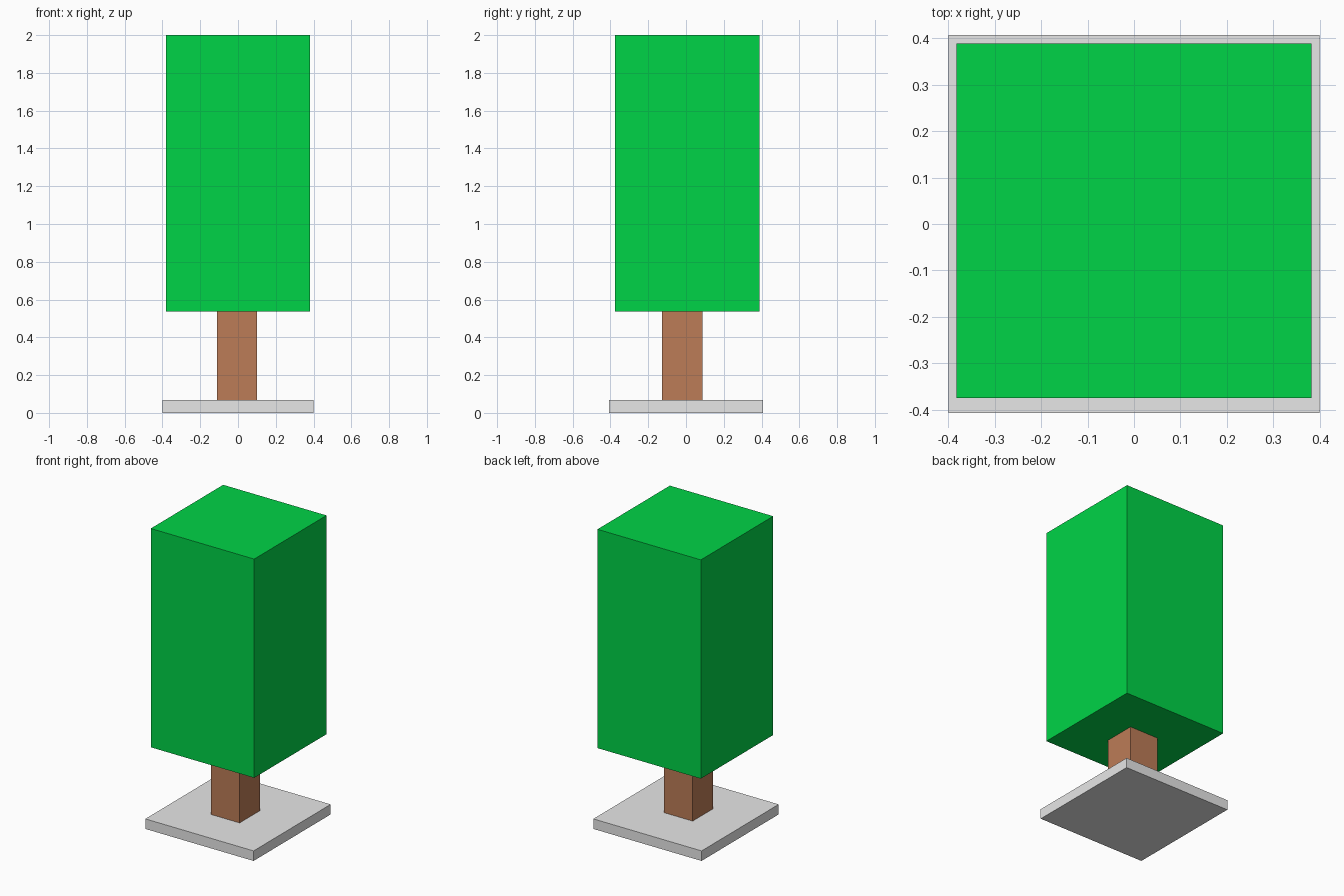
import bpy

if "Cube" in bpy.data.objects:
    bpy.data.objects.remove(bpy.data.objects["Cube"])


def srgb(r, g, b):
    """8-bit screen colour to linear RGBA."""
    lin = lambda c: c / 12.92 if c <= 0.04045 else ((c + 0.055) / 1.055) ** 2.4
    return tuple(lin(v / 255) for v in (r, g, b)) + (1.0,)


def material(name, rgb):
    mat = bpy.data.materials.new(name)
    mat.diffuse_color = srgb(*rgb)
    mat.use_nodes = True
    mat.node_tree.nodes["Principled BSDF"].inputs["Base Color"].default_value = mat.diffuse_color
    return mat


def box(name, low, high, mat):
    """Axis-aligned box between two corners."""
    centre = [(a + b) / 2 for a, b in zip(low, high)]
    size = [b - a for a, b in zip(low, high)]
    bpy.ops.mesh.primitive_cube_add(size=1, location=centre)
    obj = bpy.context.object
    obj.name = name
    obj.scale = size
    bpy.ops.object.transform_apply(location=False, rotation=False, scale=True)
    obj.data.materials.append(mat)
    return obj


stone = material("light_grey", (232, 232, 232))
bark = material("brown", (188, 124, 87))
leaf = material("green", (0, 212, 71))

# Base slab, trunk post and block of foliage
box("base", (-0.4, -0.407, 0), (0.4, 0.407, 0.067), stone)
box("trunk", (-0.111, -0.127, 0.067), (0.101, 0.088, 0.538), bark)
box("foliage", (-0.382, -0.375, 0.538), (0.382, 0.389, 2.0), leaf)
